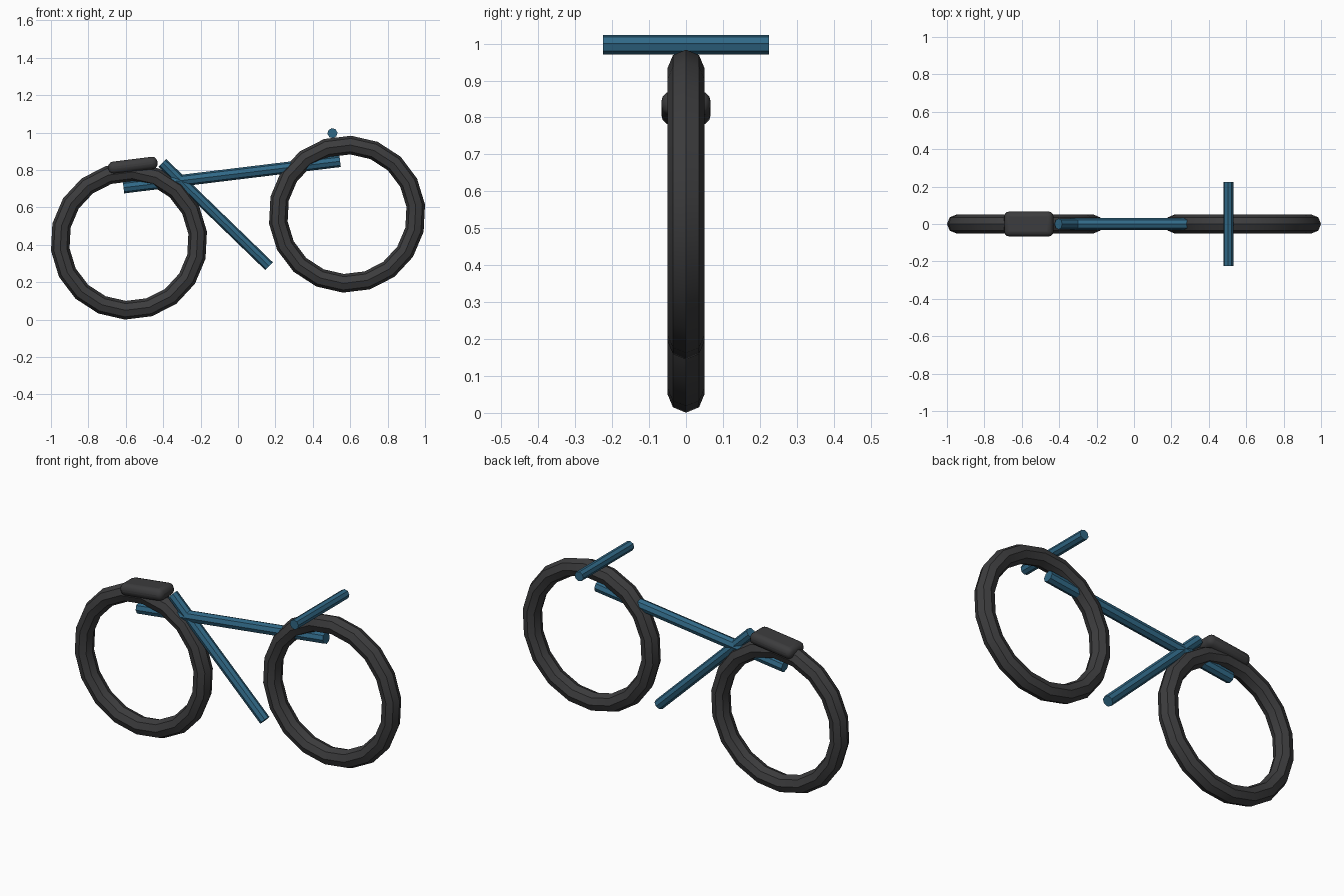
import bpy
from math import radians, atan2
from mathutils import Vector

if "Cube" in bpy.data.objects:
    bpy.data.objects.remove(bpy.data.objects["Cube"])

TILT = atan2(0.144, 1.166)   # the whole bike leans nose-up


def material(name, rgb):
    m = bpy.data.materials.new(name)
    m.diffuse_color = (*rgb, 1)
    m.use_nodes = True
    m.node_tree.nodes["Principled BSDF"].inputs["Base Color"].default_value = m.diffuse_color
    return m


BLUE = material("blue_paint", (0.03, 0.14, 0.24))
BLACK = material("black_rubber", (0.045, 0.045, 0.047))


def finish(name, mat, angle=30):
    ob = bpy.context.object
    ob.name = name
    ob.data.materials.append(mat)
    bpy.ops.object.transform_apply(location=False, rotation=True, scale=True)
    bpy.ops.object.shade_smooth_by_angle(angle=radians(angle))
    return ob


def wheel(name, x, z):
    bpy.ops.mesh.primitive_torus_add(
        major_segments=18, minor_segments=8, major_radius=0.37,
        minor_radius=0.05, location=(x, 0, z))
    ob = bpy.context.object
    ob.rotation_euler = (radians(90), -TILT, 0)
    return finish(name, BLACK)


def tube(name, a, b, radius):
    a, b = Vector(a), Vector(b)
    d = b - a
    bpy.ops.mesh.primitive_cylinder_add(
        vertices=8, radius=radius, depth=d.length, location=(a + b) / 2)
    ob = bpy.context.object
    if abs(d.y) > 0.01:      # crosswise bar
        ob.rotation_euler = (radians(90), -TILT, 0)
    else:                    # bar in the side plane
        ob.rotation_euler = (0, atan2(d.x, d.z), 0)
    return finish(name, BLUE)


# Wheels
wheel("rear_wheel", -0.583, 0.42)
wheel("front_wheel", 0.583, 0.564)

# Frame and handlebar
tube("top_tube", (-0.612, 0, 0.706), (0.546, 0, 0.847), 0.031)
tube("seat_tube", (-0.404, 0, 0.838), (0.166, 0, 0.286), 0.029)
tube("handlebar", (0.505, -0.225, 0.997), (0.505, 0.225, 0.997), 0.027)

# Saddle: rounded block
bpy.ops.mesh.primitive_cube_add(size=1, location=(-0.562, 0, 0.825))
saddle = bpy.context.object
saddle.scale = (0.265, 0.134, 0.066)
saddle.rotation_euler = (0, -TILT, 0)
finish("saddle", BLACK)
bev = saddle.modifiers.new("round", 'BEVEL')
bev.width = 0.028
bev.segments = 3
bpy.ops.object.modifier_apply(modifier="round")
bpy.ops.object.shade_smooth_by_angle(angle=radians(40))
